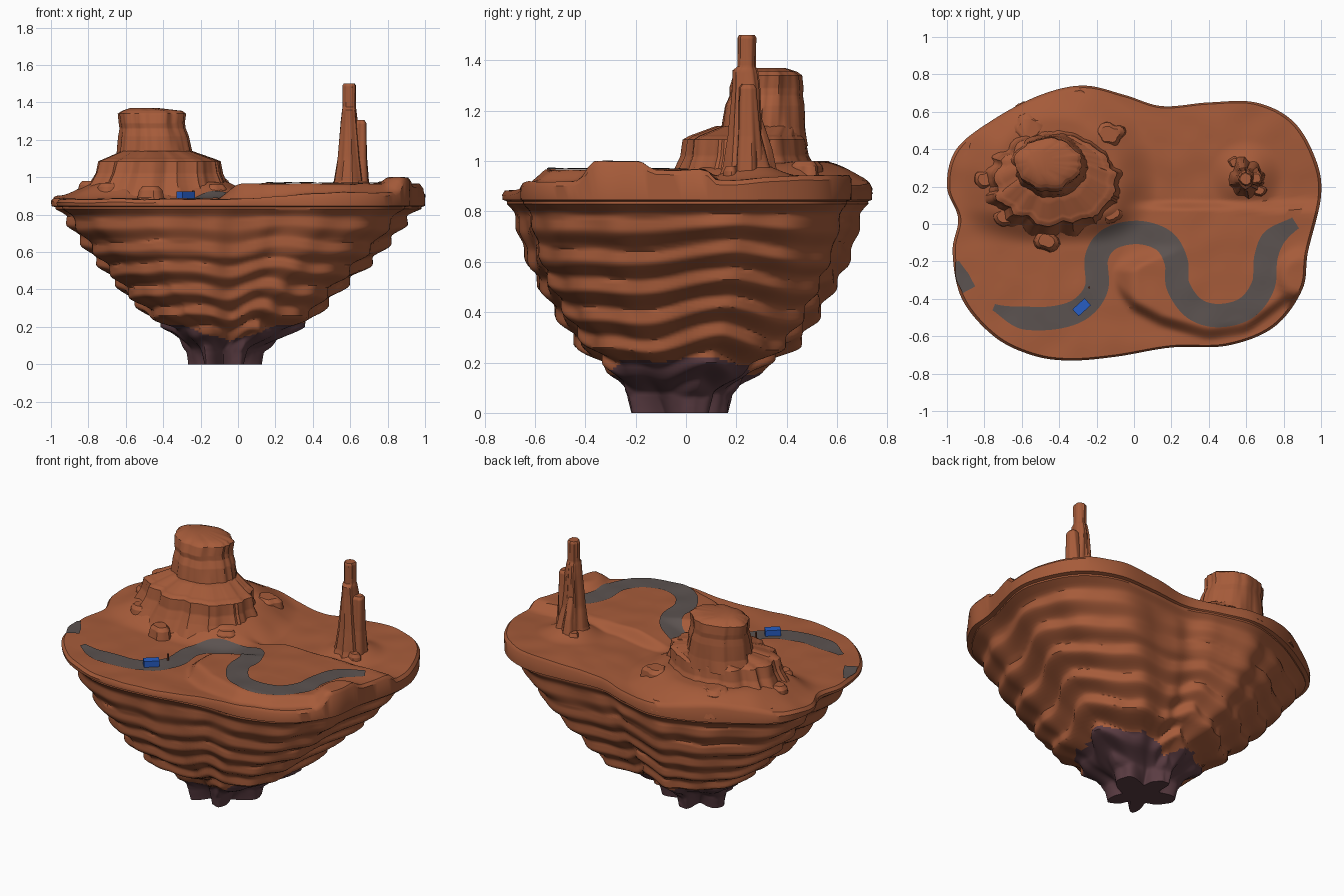
import bpy, bmesh, math
from mathutils import Vector, noise

if "Cube" in bpy.data.objects:
    bpy.data.objects.remove(bpy.data.objects["Cube"])


def make_material(name, color):
    mat = bpy.data.materials.new(name)
    mat.use_nodes = True
    mat.diffuse_color = (*color, 1)
    mat.node_tree.nodes["Principled BSDF"].inputs["Base Color"].default_value = (*color, 1)
    return mat


CLAY = make_material("red clay", (0.38, 0.105, 0.042))
ROCK = make_material("purple rock", (0.105, 0.046, 0.056))
ASPHALT = make_material("asphalt grey", (0.105, 0.085, 0.08))
BLUE = make_material("car blue", (0.02, 0.11, 0.55))
WOOD = make_material("dark wood", (0.14, 0.04, 0.02))


def smooth(value, low, high):
    t = min(max((value - low) / (high - low), 0), 1)
    return t * t * (3 - 2 * t)


def lookup(table, value):
    """Linear interpolation in a table sorted by its first column."""
    if value <= table[0][0]:
        return table[0][1:]
    for a, b in zip(table, table[1:]):
        if value <= b[0]:
            t = (value - a[0]) / (b[0] - a[0])
            return [p + (q - p) * t for p, q in zip(a[1:], b[1:])]
    return table[-1][1:]


def spline(points, steps, closed):
    """Catmull-Rom curve through the points."""
    pts = [Vector(p) for p in points]
    n = len(pts)
    pick = (lambda i: pts[i % n]) if closed else (lambda i: pts[min(max(i, 0), n - 1)])
    result = []
    for i in range(n if closed else n - 1):
        a, b, c, d = (pick(i + k) for k in (-1, 0, 1, 2))
        for k in range(steps):
            t = k / steps
            result.append(0.5 * (2 * b + (c - a) * t + (2 * a - 5 * b + 4 * c - d) * t * t
                                 + (3 * b - a - 3 * c + d) * t ** 3))
    return result


def finish(name, bm, materials, angle=40):
    bmesh.ops.recalc_face_normals(bm, faces=bm.faces)
    mesh = bpy.data.meshes.new(name)
    bm.to_mesh(mesh)
    bm.free()
    for mat in materials:
        mesh.materials.append(mat)
    obj = bpy.data.objects.new(name, mesh)
    bpy.context.collection.objects.link(obj)
    bpy.ops.object.select_all(action='DESELECT')
    obj.select_set(True)
    bpy.context.view_layer.objects.active = obj
    bpy.ops.object.shade_smooth_by_angle(angle=math.radians(angle))
    return obj


def loft(rings, closed=True, caps=True):
    """Skin a list of equal-length point rows."""
    bm = bmesh.new()
    rows = [[bm.verts.new(p) for p in ring] for ring in rings]
    n = len(rows[0])
    for a, b in zip(rows, rows[1:]):
        for i in range(n if closed else n - 1):
            j = (i + 1) % n
            bm.faces.new((a[i], a[j], b[j], b[i]))
    if caps:
        bm.faces.new(rows[0])
        bm.faces.new(rows[-1])
    return bm


# Ground relief: raised plateau with a road ramp, skirts below the rocks, rim bump
PLATEAU_EDGE = [(-0.12, -0.33), (0, -0.46), (0.15, -0.54), (0.4, -0.61),
                (0.6, -0.58), (0.8, -0.43), (1, -0.4)]


def ground(x, y):
    z = 0.882 + 0.035 * smooth(x, 0, 0.5) + 0.025 * smooth(y, 0, 0.5)
    edge = lookup(PLATEAU_EDGE, x)[0]
    ramp = smooth(y, -0.26, -0.1)
    mask = smooth(y - edge, -0.02, 0.06) * smooth(0.13 - y, 0, 0.06)
    mask *= smooth(x, -0.12 + 0.06 * ramp, 0.02 + 0.28 * ramp)
    z += (0.965 - z) * mask
    z += 0.09 * smooth(0.55 - math.hypot(x + 0.42, y - 0.24), 0, 0.24) * smooth(y, -0.12, 0.08)
    z += 0.05 * smooth(0.2 - math.hypot(x - 0.6, y - 0.25), 0, 0.16)
    z += 0.035 * smooth(0.16 - math.hypot(x - 0.9, y + 0.28), 0, 0.07)
    return z + 0.006 * noise.noise((x * 7, y * 7, 0))


# Floating island: top relief, lip and terraced underside in one skin
OUTLINE = spline([(1, 0.15), (0.97, 0.35), (0.85, 0.55), (0.65, 0.65), (0.4, 0.65), (0.15, 0.63),
                  (-0.05, 0.69), (-0.27, 0.74), (-0.5, 0.69), (-0.75, 0.56), (-0.95, 0.4), (-1, 0.2),
                  (-0.94, 0.03), (-0.97, -0.15), (-0.92, -0.4), (-0.75, -0.6), (-0.55, -0.7),
                  (-0.35, -0.73), (-0.1, -0.71), (0.2, -0.66), (0.5, -0.65), (0.75, -0.55),
                  (0.9, -0.35), (0.93, -0.15)], 9, True)
# height, x scale, y scale, x shift, y shift
TAPER = [(0, 0.2, 0.28, -0.07, -0.03), (0.08, 0.21, 0.3, -0.07, -0.03), (0.14, 0.27, 0.36, -0.05, -0.02),
         (0.2, 0.33, 0.44, -0.03, -0.01), (0.3, 0.47, 0.61, -0.03, 0), (0.4, 0.57, 0.71, -0.04, 0),
         (0.6, 0.77, 0.87, -0.02, 0), (0.78, 0.91, 0.94, -0.01, 0), (0.86, 0.985, 0.99, 0, 0)]
BAND = 0.112
CLEFTS = [math.radians(d) for d in (50, 135, 205, 262, 335)]


def underside_point(p, z):
    a = math.atan2(p.y, p.x)
    cleft = max(0.5 + 0.5 * math.cos(min(3 * abs(math.remainder(a - c, math.tau)), math.pi)) for c in CLEFTS)
    wave = 0.012 * math.sin(9 * a) - 0.07 * (cleft ** 1.5 - 0.3)
    wave *= smooth(0.84 - z, 0, 0.2) * (1 - 0.4 * smooth(z, 0.3, 0.7))
    u = (z - wave) / BAND
    step = math.floor(u)
    stepped = wave + BAND * (step + smooth(u - step, 0, 0.65))
    level = stepped if z > 0.2 else z + (stepped - z) * z / 0.2
    sx, sy, dx, dy = lookup(TAPER, level)
    groove = 0.02 * cleft + 0.55 * (1 - smooth(z, -0.06, 0.24)) * cleft ** 4
    flute = 0.025 * noise.noise((math.cos(a) * 5, math.sin(a) * 5, step * 0.35)) + 0.01 * math.sin(17 * a)
    k = 1 - groove + flute * smooth(0.86 - z, 0, 0.15)
    return (p.x * sx * k + dx, p.y * sy * k + dy, z)


rings = []
for i in range(1, 61):
    s = 0.985 * i / 60
    rings.append([(p.x * s, p.y * s, ground(p.x * s, p.y * s)) for p in OUTLINE])
rings.append([(p.x, p.y, ground(p.x, p.y) - 0.018) for p in OUTLINE])
rings.append([(p.x * 0.997, p.y * 0.997, 0.846) for p in OUTLINE])
rings += [[underside_point(p, 0.84 * (1 - i / 84)) for p in OUTLINE] for i in range(85)]
bm = loft(rings)
for face in bm.faces:
    c = face.calc_center_median()
    a = math.atan2(c.y + 0.02, c.x + 0.04)
    front = max(0, -math.sin(a)) ** 10
    if c.z < 0.14 + 0.075 * abs(math.cos(a)) ** 0.7 + 0.01 * math.sin(7 * a) - 0.03 * front:
        face.material_index = 1
finish("floating_island", bm, [CLAY, ROCK])


# Eroded rock columns: rows are height, x radius, y radius, x centre, y centre
def rock(name, rows, rough, detail, seed, segments=96):
    rings = []
    low, high = rows[0][0], rows[-1][0]
    count = 36
    levels = sorted({low + (high - low) * i / count for i in range(count + 1)} | {r[0] for r in rows})
    for z in levels:
        rx, ry, cx, cy = lookup(rows, z)
        ring = []
        for i in range(segments):
            a = math.tau * i / segments
            c, s = math.cos(a), math.sin(a)
            n = noise.noise((c * detail + seed, s * detail, z * 2))
            k = 1 + rough * (1.6 * n + 0.7 * abs(noise.noise((c * detail * 2, s * detail * 2, z + seed))))
            ring.append((cx + rx * c * k, cy + ry * s * k, z))
        rings.append(ring)
    finish(name, loft(rings), [CLAY])


rock("mesa_bench", [(0.9, 0.4, 0.31, -0.43, 0.235), (0.97, 0.355, 0.27, -0.43, 0.235),
                    (1.02, 0.33, 0.245, -0.425, 0.235), (1.085, 0.315, 0.235, -0.42, 0.235),
                    (1.1, 0.28, 0.215, -0.42, 0.24), (1.14, 0.18, 0.16, -0.43, 0.29)], 0.08, 4, 2, 128)
rock("mesa_tower", [(1.06, 0.22, 0.18, -0.44, 0.3), (1.13, 0.19, 0.16, -0.44, 0.31),
                    (1.22, 0.175, 0.15, -0.445, 0.315), (1.26, 0.164, 0.138, -0.45, 0.32),
                    (1.29, 0.164, 0.14, -0.455, 0.32), (1.34, 0.17, 0.13, -0.455, 0.325),
                    (1.355, 0.15, 0.11, -0.455, 0.325), (1.37, 0.07, 0.06, -0.5, 0.33)], 0.1, 2.8, 5)

# Tall spire with its shorter companions
rock("spire", [(0.9, 0.11, 0.12, 0.6, 0.25), (0.98, 0.08, 0.09, 0.6, 0.25),
               (1.1, 0.06, 0.066, 0.6, 0.24), (1.3, 0.042, 0.055, 0.597, 0.24),
               (1.36, 0.036, 0.05, 0.597, 0.235), (1.375, 0.033, 0.036, 0.597, 0.24),
               (1.49, 0.034, 0.036, 0.597, 0.24), (1.5, 0.028, 0.03, 0.597, 0.24)], 0.14, 2.5, 8, 48)
rock("spire_companion", [(0.92, 0.06, 0.06, 0.64, 0.25), (1.1, 0.038, 0.045, 0.65, 0.25),
                         (1.29, 0.032, 0.035, 0.653, 0.245), (1.305, 0.022, 0.024, 0.653, 0.245)],
     0.15, 2, 4, 32)
rock("spire_buttress", [(0.92, 0.05, 0.07, 0.58, 0.3), (1.05, 0.03, 0.045, 0.58, 0.295),
                        (1.17, 0.018, 0.02, 0.58, 0.28)], 0.15, 1.8, 1, 32)

# Fallen blocks around the mesa, the spire and the back rim: x, y, radius, top height
BLOCKS = [(-0.56, 0.51, 0.09, 1), (-0.13, 0.48, 0.075, 1), (-0.79, 0.24, 0.06, 0.98),
          (-0.47, -0.09, 0.06, 0.95), (-0.69, 0.04, 0.06, 0.97), (-0.12, 0.06, 0.06, 0.96),
          (0.54, 0.33, 0.035, 0.98), (0.67, 0.18, 0.035, 0.98), (-0.3, 0.68, 0.06, 0.925),
          (-0.58, 0.61, 0.05, 0.925), (-0.84, 0.42, 0.05, 0.92)]
for i, (x, y, r, top) in enumerate(BLOCKS):
    rock(f"fallen_block_{i + 1}", [(0.87, r * 1.2, r, x, y), (top - 0.02, r, r * 0.8, x, y),
                                   (top, r * 0.7, r * 0.55, x, y)], 0.2, 1.2, i * 3, 24)


# Winding road laid on the ground
def lay_road(name, points, width, start_taper, end_taper):
    path = spline(points, 12, False)
    last = len(path) - 1
    rows = []
    for i, p in enumerate(path):
        along = path[min(i + 1, last)] - path[max(i - 1, 0)]
        side = Vector((-along.y, along.x)).normalized()
        half = width / 2 * (1 - start_taper * smooth(14 - i, 0, 14) - end_taper * smooth(14 + i - last, 0, 14))
        row = [p + side * half * k / 4 for k in range(-4, 5)]
        rows.append([(q.x, q.y, ground(q.x, q.y) + 0.006) for q in row])
    finish(name, loft(rows, closed=False, caps=False), [ASPHALT])


lay_road("road", [(-0.75, -0.445), (-0.6, -0.5), (-0.42, -0.5), (-0.28, -0.45), (-0.2, -0.34),
                  (-0.2, -0.18), (-0.13, -0.08), (0.02, -0.045), (0.16, -0.09), (0.225, -0.2),
                  (0.235, -0.33), (0.32, -0.45), (0.45, -0.49), (0.6, -0.45), (0.69, -0.33),
                  (0.705, -0.18), (0.75, -0.075), (0.87, 0.01)], 0.125, 0.7, 0.45)
lay_road("road_end", [(-0.945, -0.2), (-0.918, -0.28), (-0.88, -0.355)], 0.075, 0.7, 0)


# Car and roadside post
def box(name, size, location, turn, mat):
    bm = bmesh.new()
    bmesh.ops.create_cube(bm, size=1)
    bmesh.ops.scale(bm, vec=size, verts=bm.verts)
    obj = finish(name, bm, [mat])
    obj.location = location
    obj.rotation_euler.z = math.radians(turn)


box("car", (0.088, 0.05, 0.036), (-0.28, -0.445, ground(-0.28, -0.445) + 0.024), 42, BLUE)
box("roadside_post", (0.01, 0.01, 0.05), (-0.24, -0.34, ground(-0.24, -0.34) + 0.02), 20, WOOD)
